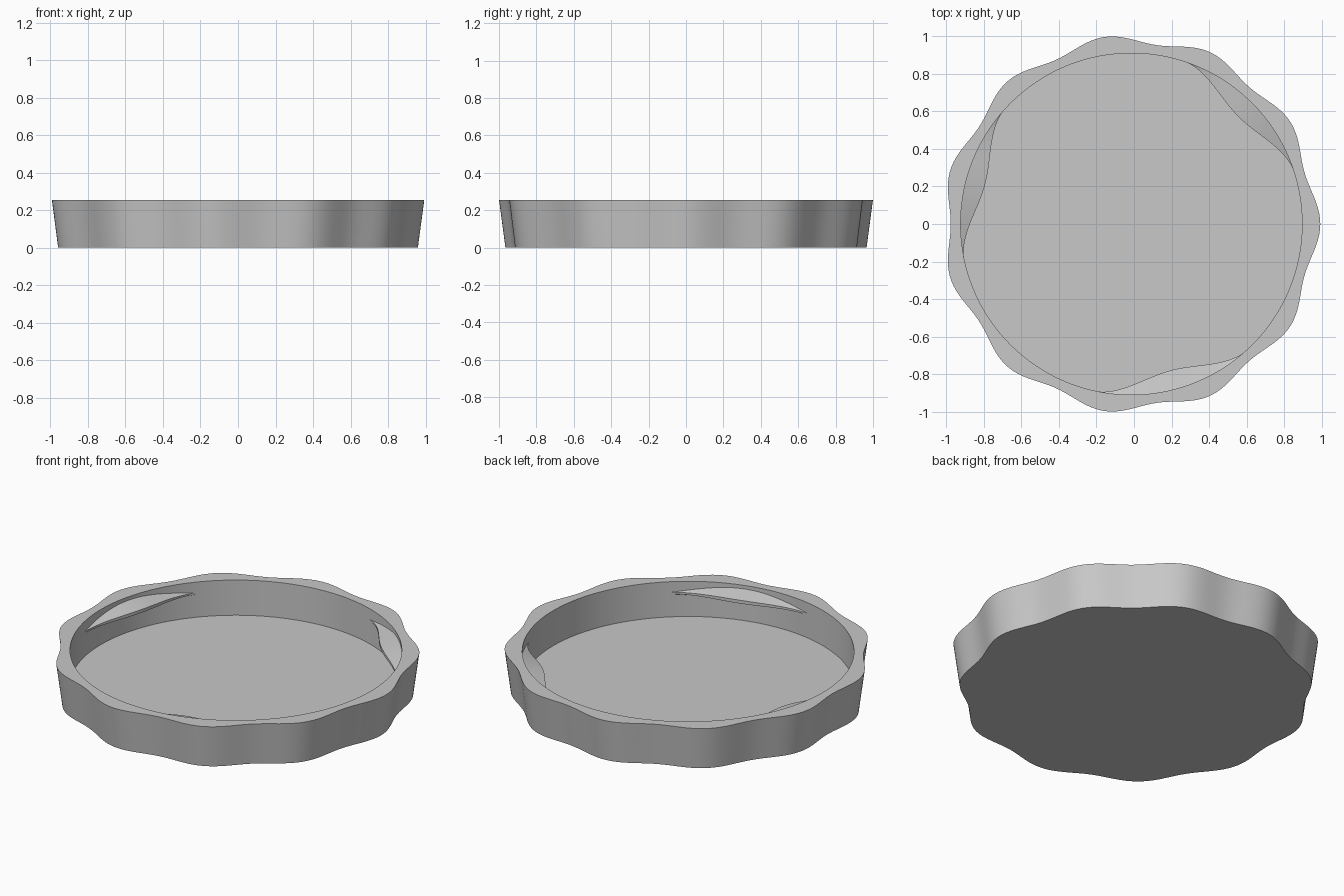
import bpy
import bmesh
from math import sin, cos, pi, radians

cube = bpy.data.objects.get("Cube")
if cube:
    bpy.data.objects.remove(cube, do_unlink=True)

CENTRE_X = -0.014
HEIGHT, FLOOR = 0.255, 0.042
BORE = 0.91
SEGMENTS, LOBES = 264, 11

grey = bpy.data.materials.new("light grey")
grey.use_nodes = True
colour = (0.58, 0.58, 0.58, 1)
grey.diffuse_color = colour
grey.node_tree.nodes["Principled BSDF"].inputs["Base Color"].default_value = colour


def bridge(bm, a, b, closed=True):
    """Quads between two rows of vertices."""
    n = len(a)
    for i in range(n if closed else n - 1):
        j = (i + 1) % n
        bm.faces.new((a[i], a[j], b[j], b[i]))


def finish(bm, name):
    bmesh.ops.recalc_face_normals(bm, faces=bm.faces)
    mesh = bpy.data.meshes.new(name)
    bm.to_mesh(mesh)
    bm.free()
    obj = bpy.data.objects.new(name, mesh)
    obj.location.x = CENTRE_X
    mesh.materials.append(grey)
    bpy.context.collection.objects.link(obj)
    bpy.ops.object.select_all(action="DESELECT")
    obj.select_set(True)
    bpy.context.view_layer.objects.active = obj
    bpy.ops.object.shade_smooth_by_angle(angle=radians(35))
    return obj


def wavy(a):
    return 0.985 + 0.022 * cos(LOBES * a)


# Lid shell: tapered wavy outside, straight round bore, flat floor
bm = bmesh.new()
angles = [2 * pi * i / SEGMENTS for i in range(SEGMENTS)]


def ring(radius, z):
    return [bm.verts.new((radius(a) * cos(a), radius(a) * sin(a), z)) for a in angles]


rings = [
    ring(lambda a: wavy(a) * 0.966, 0),
    ring(wavy, HEIGHT),
    ring(lambda a: BORE, HEIGHT),
    ring(lambda a: BORE, FLOOR),
]
for low, high in zip(rings, rings[1:]):
    bridge(bm, low, high)
bm.faces.new(rings[0])
bm.faces.new(rings[-1])
finish(bm, "lid_shell")


# Locking lugs: crescent ridges on the bore, thinning out at both ends
def add_lug(name, middle, half_width=radians(26), steps=40):
    bm = bmesh.new()
    rows = []
    for i in range(steps + 1):
        t = 2 * i / steps - 1
        swell = cos(t * pi / 2) ** 1.5 if abs(t) < 1 else 0
        a = middle + t * half_width
        crest = BORE - 0.102 * swell
        section = [
            (BORE + 0.005, 0.195 + 0.04 * swell),
            (crest, 0.19 + 0.022 * swell),
            (crest, 0.18 + 0.012 * swell),
            (BORE + 0.005, 0.175 - 0.025 * swell),
        ]
        rows.append([bm.verts.new((r * cos(a), r * sin(a), z)) for r, z in section])
    for a, b in zip(rows, rows[1:]):
        bridge(bm, a, b)
    for end in (rows[0], rows[-1]):
        bm.faces.new(end)
    finish(bm, name)


for i in range(3):
    add_lug(f"locking_lug_{i + 1}", radians(45 + 120 * i))
